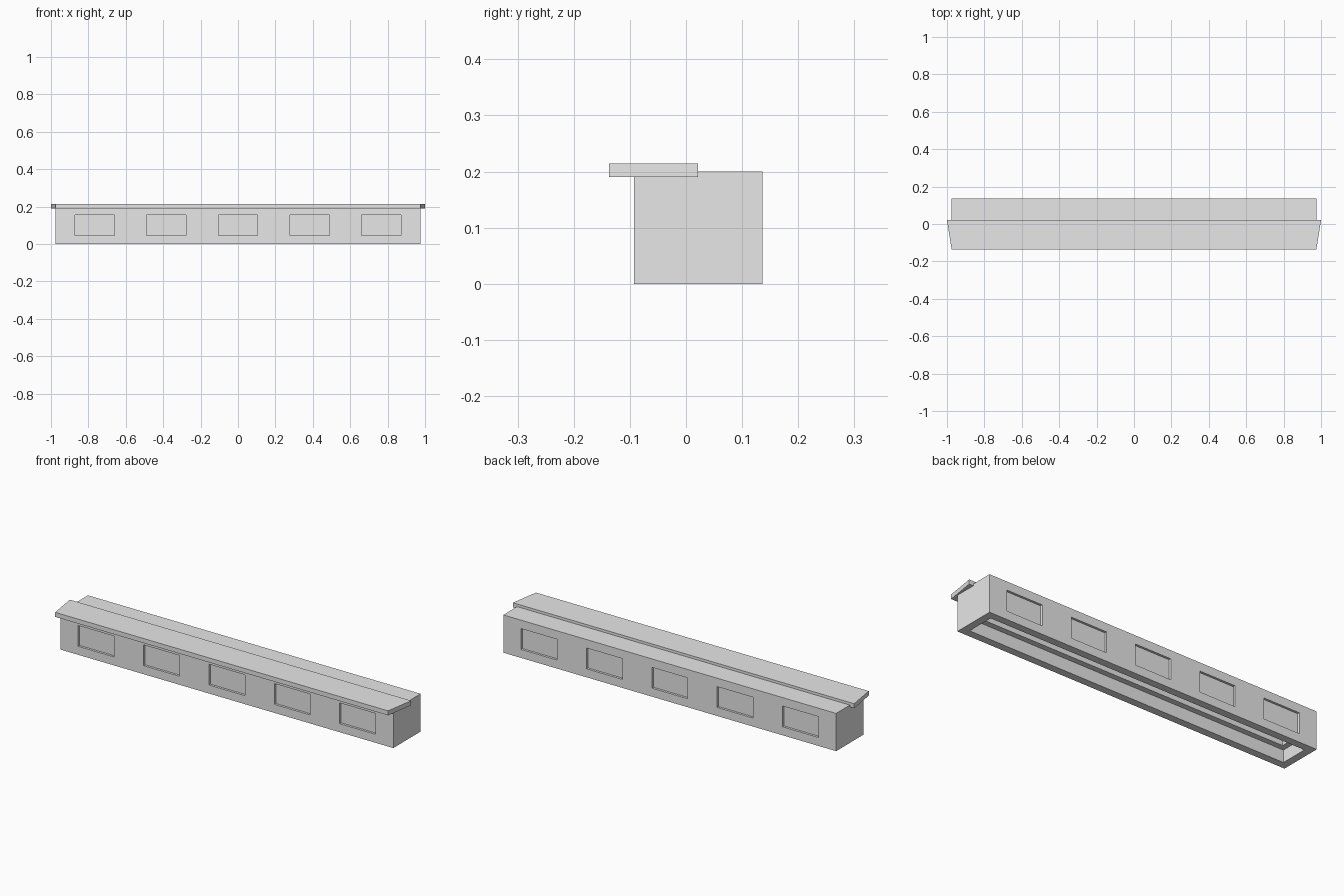
import bpy
import bmesh

# Remove the default object
default = bpy.data.objects.get("Cube")
if default:
    bpy.data.objects.remove(default, do_unlink=True)

# Single flat colour
grey = bpy.data.materials.new("light_grey")
grey.use_nodes = True
tone = (0.8, 0.8, 0.8, 1)
grey.diffuse_color = tone
grey.node_tree.nodes["Principled BSDF"].inputs["Base Color"].default_value = tone


def add_box(bm, x, y, z):
    """Add a box spanning the given (low, high) ranges."""
    box = bmesh.ops.create_cube(bm, size=1)
    for v in box["verts"]:
        v.co = [r[0] if c < 0 else r[1] for r, c in zip((x, y, z), v.co)]
    return box["verts"]


def make_object(name, bm):
    mesh = bpy.data.meshes.new(name)
    bm.to_mesh(mesh)
    bm.free()
    mesh.materials.append(grey)
    obj = bpy.data.objects.new(name, mesh)
    bpy.context.scene.collection.objects.link(obj)
    return obj


def make_boxes(name, boxes):
    bm = bmesh.new()
    for box in boxes:
        add_box(bm, *box)
    return make_object(name, bm)


def cut(target, cutter):
    """Subtract the cutter and bake the result."""
    mod = target.modifiers.new("cut", "BOOLEAN")
    mod.operation = "DIFFERENCE"
    mod.solver = "EXACT"
    mod.object = cutter
    cutter.hide_render = True
    bpy.context.view_layer.update()
    graph = bpy.context.evaluated_depsgraph_get()
    baked = bpy.data.meshes.new_from_object(target.evaluated_get(graph))
    target.modifiers.remove(mod)
    target.data = baked
    bpy.data.objects.remove(cutter, do_unlink=True)


END, FRONT, BACK, ROOF = 0.975, -0.093, 0.136, 0.2

# Long hollow body
body = make_boxes("building_body", [((-END, END), (FRONT, BACK), (0, ROOF))])

# Stepped cavity, open underneath
for wall, low, high in ((0.04, -0.05, 0.065), (0.07, 0.05, 0.18)):
    cavity = make_boxes("cavity_cutter", [
        ((wall - END, END - wall), (FRONT + wall, BACK - wall), (low, high))])
    cut(body, cavity)

# Five shallow window recesses on the front and back
recess, half = 0.012, 0.105
panes = []
for i in range(-2, 3):
    x = 0.383 * i
    for wall in (FRONT, BACK):
        panes.append(((x - half, x + half),
                      (wall - recess, wall + recess), (0.045, 0.155)))
cut(body, make_boxes("window_cutter", panes))

# Front canopy, narrowing towards its front edge
bm = bmesh.new()
for v in add_box(bm, (-1, 1), (-0.137, 0.021), (0.19, 0.214)):
    if v.co.y < 0:
        v.co.x *= END
make_object("canopy", bm)
